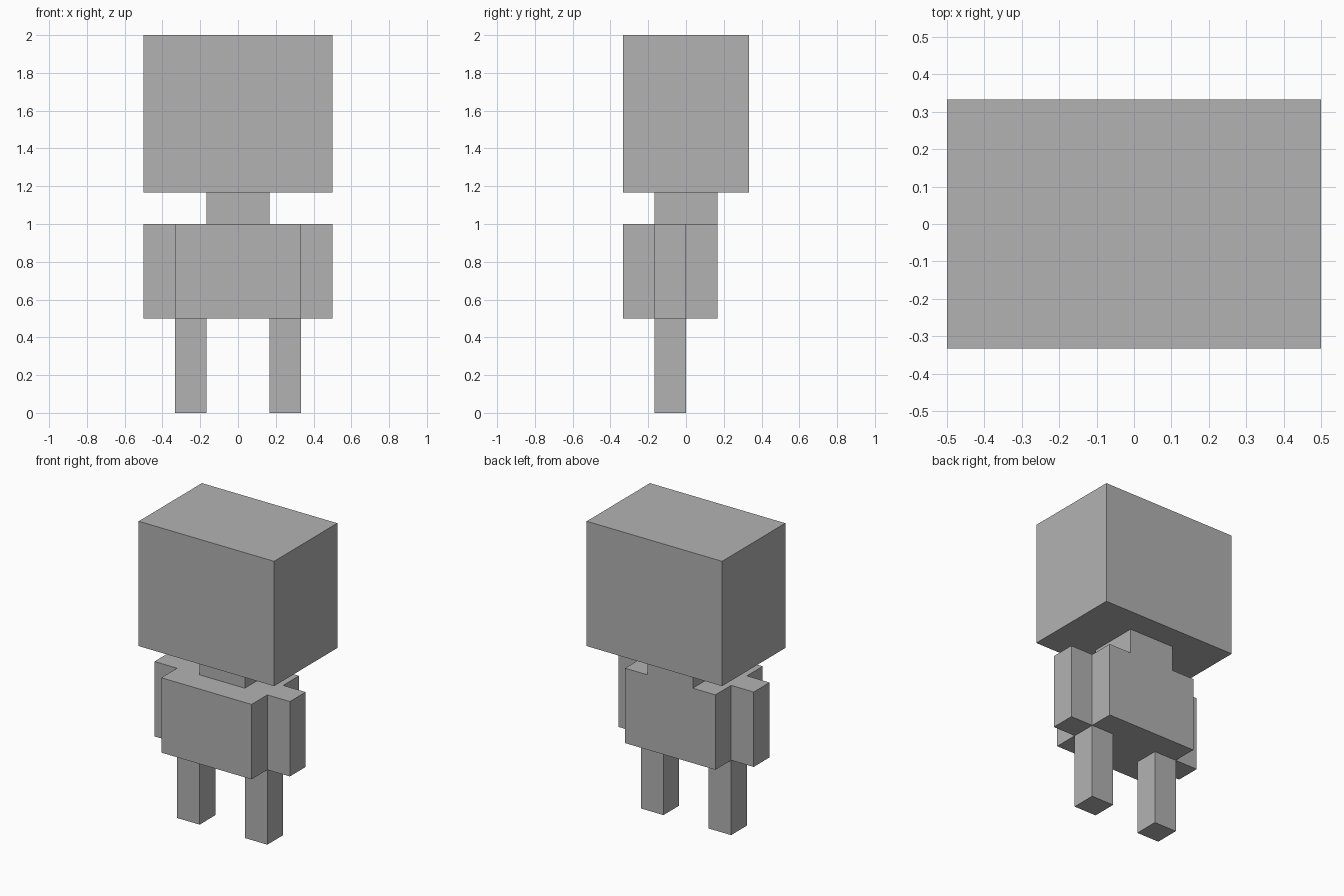
import bpy

cube = bpy.data.objects.get("Cube")
if cube:
    bpy.data.objects.remove(cube, do_unlink=True)

# Single flat grey
grey = bpy.data.materials.new("plain_grey")
grey.use_nodes = True
colour = (0.448, 0.448, 0.448, 1)
grey.diffuse_color = colour
grey.node_tree.nodes["Principled BSDF"].inputs["Base Color"].default_value = colour

U = 1 / 6  # the figure sits on a grid of sixths


def block(name, low, high):
    """Box between two corners given in grid units."""
    centre = [(a + b) / 2 * U for a, b in zip(low, high)]
    size = [(b - a) * U for a, b in zip(low, high)]
    bpy.ops.mesh.primitive_cube_add(size=1, location=centre)
    ob = bpy.context.object
    ob.name = name
    ob.scale = size
    bpy.ops.object.transform_apply(location=False, rotation=False, scale=True)
    ob.data.materials.append(grey)
    return ob


# Head, neck and torso
block("head", (-3, -2, 7), (3, 2, 12))
block("neck", (-1, -1, 6), (1, 1, 7))
block("torso", (-2, -2, 3), (2, 1, 6))

# Paired limbs
for side, s in (("left", 1), ("right", -1)):
    for limb, inner, bottom, top in (("arm", 2, 3, 6), ("leg", 1, 0, 3)):
        x0, x1 = sorted((s * inner, s * (inner + 1)))
        block(f"{side}_{limb}", (x0, -1, bottom), (x1, 0, top))
